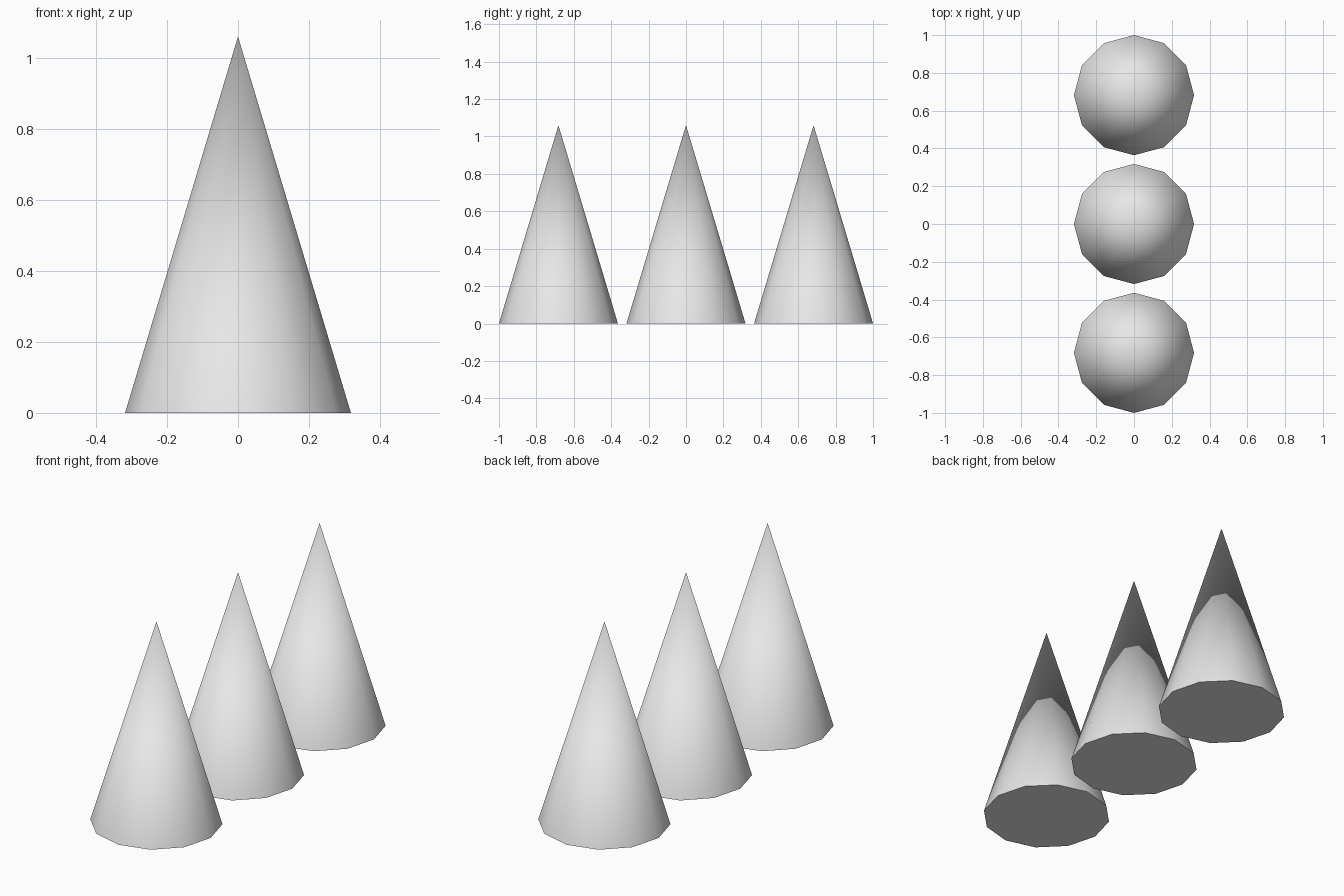
import bpy
import math

default = bpy.data.objects.get("Cube")
if default:
    bpy.data.objects.remove(default, do_unlink=True)

RADIUS, HEIGHT, SPACING = 0.318, 1.06, 0.682

# One plain grey for all the cones
grey = bpy.data.materials.new("light_grey")
grey.use_nodes = True
colour = (0.8, 0.8, 0.8, 1)
grey.diffuse_color = colour
grey.node_tree.nodes["Principled BSDF"].inputs["Base Color"].default_value = colour


def add_cone(name, y):
    """Twelve-sided cone with smooth sides and a crisp base rim."""
    bpy.ops.mesh.primitive_cone_add(vertices=12, radius1=RADIUS, radius2=0,
                                    depth=HEIGHT, location=(0, y, HEIGHT / 2))
    cone = bpy.context.object
    cone.name = name
    cone.data.materials.append(grey)
    bpy.ops.object.shade_smooth_by_angle(angle=math.radians(40))


# Row of three cones from front to back
for i, name in enumerate(("front_cone", "middle_cone", "back_cone")):
    add_cone(name, (i - 1) * SPACING)
